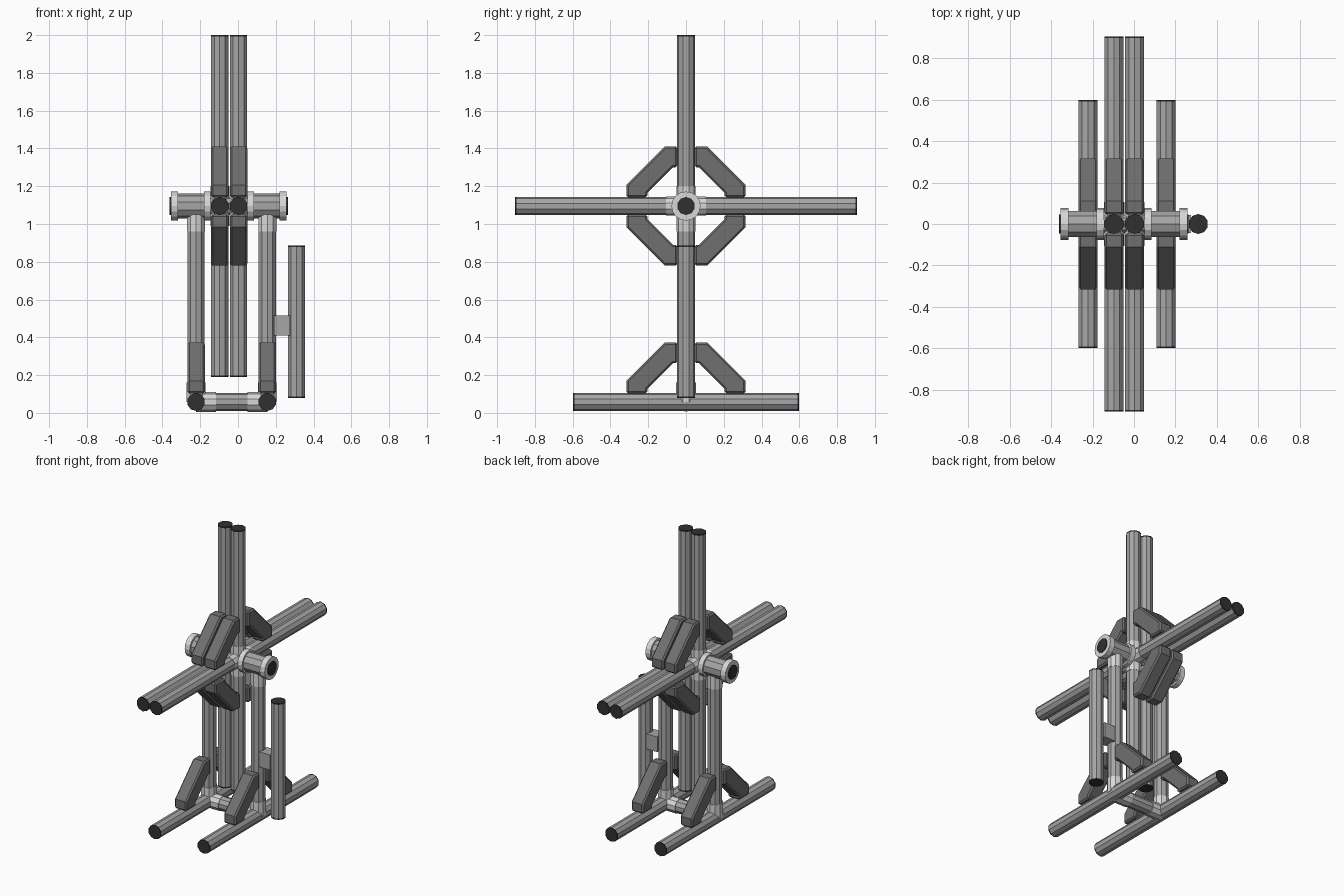
import bpy, bmesh
from math import radians
from mathutils import Vector

cube = bpy.data.objects.get("Cube")
if cube:
    bpy.data.objects.remove(cube, do_unlink=True)


def material(name, value):
    m = bpy.data.materials.new(name)
    m.use_nodes = True
    colour = (value, value, value, 1)
    m.diffuse_color = colour
    m.node_tree.nodes["Principled BSDF"].inputs["Base Color"].default_value = colour
    return m


PIPE = material("pipe grey", 0.38)
FITTING = material("fitting light grey", 0.68)
BRACE = material("brace dark grey", 0.16)
CAP = material("cap black", 0.03)

R = 0.048        # pipe radius
HUB_Z = 1.095    # rotor axle height
BASE_Z = 0.058   # ground pipe height


def finish(name, bm, mat):
    bmesh.ops.recalc_face_normals(bm, faces=bm.faces)
    mesh = bpy.data.meshes.new(name)
    bm.to_mesh(mesh)
    bm.free()
    mesh.materials.append(mat)
    obj = bpy.data.objects.new(name, mesh)
    bpy.context.collection.objects.link(obj)
    return obj


def rod(name, start, end, radius, mat, sides=10):
    """Faceted cylinder between two points."""
    a, b = Vector(start), Vector(end)
    bm = bmesh.new()
    bmesh.ops.create_cone(bm, cap_ends=True, segments=sides, radius1=radius,
                          radius2=radius, depth=(b - a).length)
    obj = finish(name, bm, mat)
    obj.rotation_euler = (b - a).to_track_quat("Z", "Y").to_euler()
    obj.location = (a + b) / 2
    return obj


def capped_pipe(name, start, end):
    """Pipe with a thin dark plug on both ends."""
    a, b = Vector(start), Vector(end)
    step = (b - a).normalized() * 0.008
    rod(name, a + step, b - step, R, PIPE)
    rod(name + "_cap_start", a, a + step, R, CAP)
    rod(name + "_cap_end", b - step, b, R, CAP)


def brace(name, x, z, sy, sz):
    """Bevelled elbow joining a level pipe to an upright one."""
    half = [(0.045, 0.315), (0.112, 0.315)]
    inner = [(0.205, 0.068), (0.068, 0.205)]
    outline = half + [(v, u) for u, v in reversed(half)]
    outline += [(0.205, 0.045)] + inner + [(0.045, 0.205)]
    bm = bmesh.new()
    face = bm.faces.new([bm.verts.new((x - 0.046, u * sy, z + v * sz))
                         for u, v in outline])
    extruded = bmesh.ops.extrude_face_region(bm, geom=[face])
    verts = [e for e in extruded["geom"] if isinstance(e, bmesh.types.BMVert)]
    bmesh.ops.translate(bm, vec=(0.092, 0, 0), verts=verts)
    obj = finish(name, bm, BRACE)
    bevel = obj.modifiers.new("chamfer", "BEVEL")
    bevel.width = 0.01
    bevel.segments = 1
    bevel.limit_method = "ANGLE"
    bevel.angle_limit = radians(50)


# Twin rotors: crossed pipes, cross fittings and four braces each
for side, x in (("right", -0.097), ("left", 0.003)):
    capped_pipe(side + "_rotor_upright", (x, 0, 0.19), (x, 0, 2.0))
    capped_pipe(side + "_rotor_level", (x, -0.905, HUB_Z), (x, 0.905, HUB_Z))
    rod(side + "_cross_upright", (x, 0, HUB_Z - 0.105), (x, 0, HUB_Z + 0.105), 0.051, FITTING)
    rod(side + "_cross_level", (x, -0.105, HUB_Z), (x, 0.105, HUB_Z), 0.051, FITTING)
    for fb, sy in (("front", -1), ("back", 1)):
        for ud, sz in (("lower", -1), ("upper", 1)):
            brace(f"{side}_rotor_brace_{fb}_{ud}", x, HUB_Z, sy, sz)

# Axle through both rotors
capped_pipe("axle", (-0.362, 0, HUB_Z), (0.264, 0, HUB_Z))

# Stand: ground pipe, leg, fittings, braces and bearing hub on each side
for side, x, inner, outer in (("right", -0.222, -0.145, -0.355),
                              ("left", 0.155, 0.05, 0.258)):
    out = 1 if outer > inner else -1
    capped_pipe(side + "_ground_pipe", (x, -0.598, BASE_Z), (x, 0.598, BASE_Z))
    rod(side + "_leg", (x, 0, BASE_Z), (x, 0, 1.05), R, PIPE)
    rod(side + "_leg_top_fitting", (x, 0, 0.96), (x, 0, 1.05), 0.05, FITTING)
    rod(side + "_leg_foot_fitting", (x, 0, BASE_Z), (x, 0, 0.16), 0.052, FITTING)
    rod(side + "_crossbar_fitting", (x, 0, BASE_Z), (x - out * 0.105, 0, BASE_Z), 0.052, FITTING)
    for fb, sy in (("front", -1), ("back", 1)):
        brace(f"{side}_leg_brace_{fb}", x, BASE_Z, sy, 1)
    rod(side + "_hub_barrel", (inner, 0, HUB_Z), (outer - out * 0.01, 0, HUB_Z), 0.066, PIPE)
    rod(side + "_hub_inner_ring", (inner, 0, HUB_Z), (inner + out * 0.035, 0, HUB_Z), 0.077, FITTING, 16)
    rod(side + "_hub_outer_ring", (outer - out * 0.038, 0, HUB_Z), (outer, 0, HUB_Z), 0.077, FITTING, 16)

# Crossbar between the ground pipes
rod("crossbar", (-0.222, 0, BASE_Z), (0.155, 0, BASE_Z), R, PIPE)

# Side post and its bracket
capped_pipe("side_post", (0.31, 0, 0.08), (0.31, 0, 0.885))
bm = bmesh.new()
bmesh.ops.create_cube(bm, size=1)
bmesh.ops.scale(bm, vec=(0.085, 0.085, 0.105), verts=bm.verts)
finish("post_bracket", bm, PIPE).location = (0.233, 0, 0.462)
